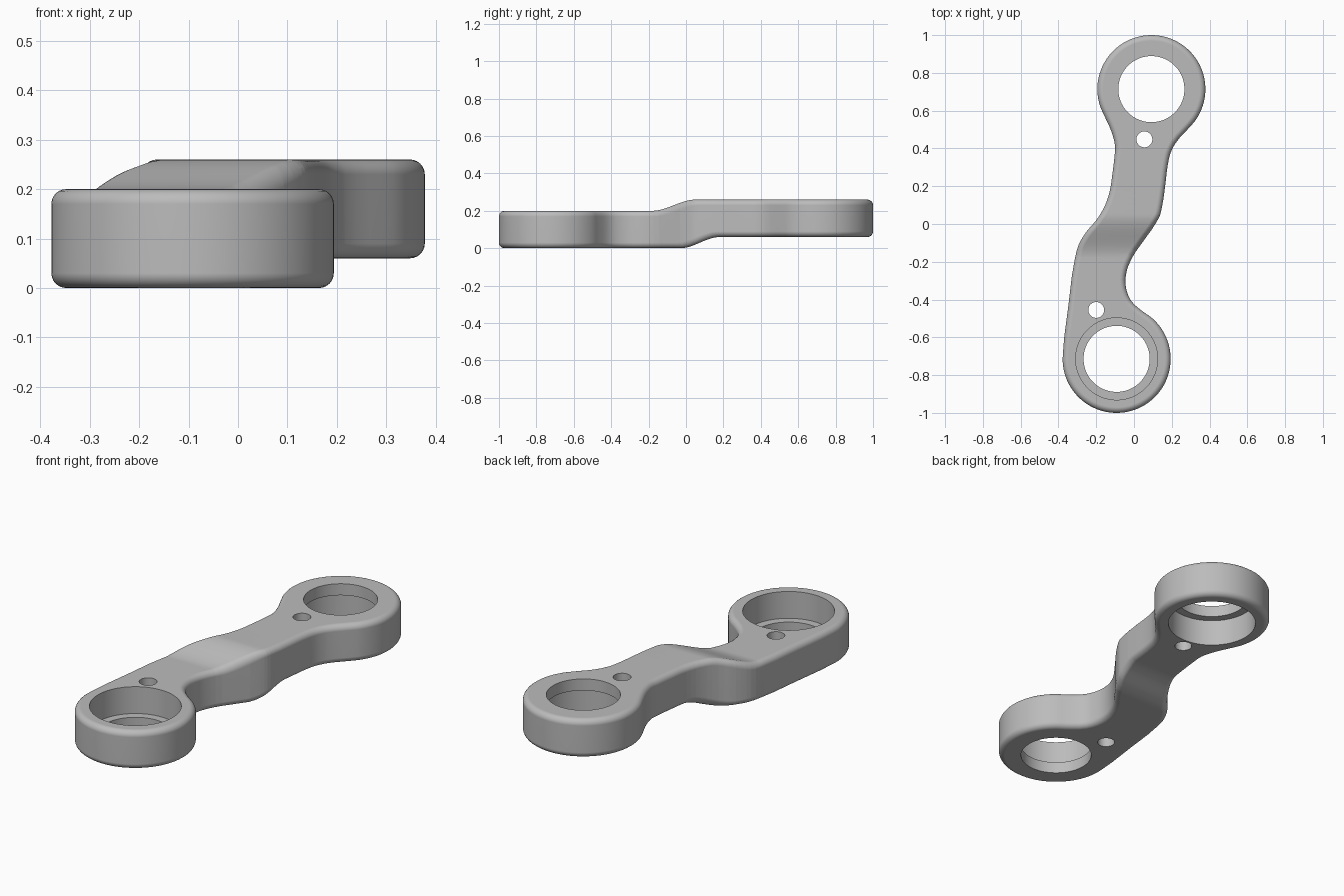
import bpy, bmesh, math
from mathutils import Vector

if "Cube" in bpy.data.objects:
    bpy.data.objects.remove(bpy.data.objects["Cube"], do_unlink=True)

THICK, ROUND, STEP, LIP = 0.2, 0.03, 0.06, 0.06
FRONT, REAR, RING = Vector((-0.092, -0.714)), Vector((0.092, 0.714)), 0.286

metal = bpy.data.materials.new("grey_metal")
metal.use_nodes = True
grey = (0.5, 0.5, 0.5, 1)
metal.diffuse_color = grey
metal.node_tree.nodes["Principled BSDF"].inputs["Base Color"].default_value = grey


def arc(centre, start, end, count=24):
    angles = [math.radians(start + (end - start) * i / count) for i in range(count + 1)]
    return [centre + RING * Vector((math.cos(a), math.sin(a))) for a in angles]


def smooth_loop(pts, steps=3):
    """Closed cubic curve through the points."""
    n = len(pts)
    tangents = []
    for i in range(n):
        a, b = pts[i] - pts[i - 1], pts[(i + 1) % n] - pts[i]
        h, k = a.length, b.length
        tangents.append((a / h * k + b / k * h) / (h + k))
    out = []
    for i in range(n):
        p, q = pts[i], pts[(i + 1) % n]
        d = (q - p).length
        for s in range(steps):
            t = s / steps
            out.append(p * (2*t**3 - 3*t**2 + 1) + tangents[i] * d * (t**3 - 2*t**2 + t)
                       + q * (3*t**2 - 2*t**3) + tangents[(i + 1) % n] * d * (t**3 - t**2))
    return out


# Plan outline: two rings joined by a winding arm
right_side = [(-0.02, -0.4), (-0.045, -0.32), (-0.039, -0.25), (-0.008, -0.175),
              (0.05, -0.09), (0.113, 0), (0.137, 0.045), (0.15, 0.1), (0.166, 0.21),
              (0.18, 0.32), (0.193, 0.375), (0.218, 0.425)]
left_side = [(-0.12, 0.49), (-0.1, 0.41), (-0.104, 0.35), (-0.115, 0.26), (-0.127, 0.18),
             (-0.155, 0.095), (-0.2, 0.02), (-0.255, -0.045), (-0.295, -0.115),
             (-0.315, -0.195), (-0.347, -0.43)]
outline = smooth_loop(arc(FRONT, 173, 420) + [Vector(p) for p in right_side]
                      + arc(REAR, -46, 209) + [Vector(p) for p in left_side])
count = len(outline)
normals = []
for i in range(count):
    d = (outline[(i + 1) % count] - outline[i - 1]).normalized()
    normals.append(Vector((d.y, -d.x)))

# Rounded edge profile as (inset, height), bottom to top
quarter = [math.pi / 2 * i / 6 for i in range(7)]
profile = [(ROUND * (1 - math.sin(a)), ROUND * (1 - math.cos(a))) for a in quarter]
profile += [(inset, THICK - z) for inset, z in reversed(profile)]

bm = bmesh.new()
rings = [[bm.verts.new((*(p - n * inset), z)) for p, n in zip(outline, normals)]
         for inset, z in profile]
for low, high in zip(rings, rings[1:]):
    for i in range(count):
        j = (i + 1) % count
        bm.faces.new((low[i], low[j], high[j], high[i]))
bm.faces.new(rings[0][::-1])
bm.faces.new(rings[-1])

# Slice the arm across, then lift the rear half in an S-shaped step
for i in range(25):
    bmesh.ops.bisect_plane(bm, geom=bm.verts[:] + bm.edges[:] + bm.faces[:], dist=1e-5,
                           plane_co=(0, -0.19 + 0.38 * i / 24, 0), plane_no=(0, 1, 0))
for v in bm.verts:
    h = v.co.z / THICK
    start, end = -0.03 - 0.15 * h, 0.18 - 0.13 * h
    t = min(1, max(0, (v.co.y - start) / (end - start)))
    v.co.z += STEP * t * t * (3 - 2 * t)
bmesh.ops.recalc_face_normals(bm, faces=bm.faces[:])
mesh = bpy.data.meshes.new("link_arm")
bm.to_mesh(mesh)
bm.free()
mesh.materials.append(metal)
link = bpy.data.objects.new("link_arm", mesh)
bpy.context.collection.objects.link(link)
bpy.context.view_layer.objects.active = link


def cut_hole(x, y, radius, bottom=-0.2, top=0.5):
    bpy.ops.mesh.primitive_cylinder_add(vertices=96, radius=radius, depth=top - bottom,
                                        location=(x, y, (top + bottom) / 2))
    cutter = bpy.context.object
    cutter.name = "hole_cutter"
    cutter.hide_render = True
    cutter.data.materials.append(metal)
    bpy.context.view_layer.objects.active = link
    mod = link.modifiers.new("hole", "BOOLEAN")
    mod.operation, mod.solver, mod.object = "DIFFERENCE", "EXACT", cutter
    bpy.ops.object.modifier_apply(modifier=mod.name)
    bpy.data.objects.remove(cutter, do_unlink=True)


# Stepped bores: front seat opens upward, rear seat opens downward
for centre in (FRONT, REAR):
    cut_hole(*centre, 0.175)
cut_hole(*FRONT, 0.217, bottom=LIP)
cut_hole(*REAR, 0.217, top=STEP + THICK - LIP)

# Small pin holes beside each ring
cut_hole(-0.2, -0.455, 0.042)
cut_hole(0.055, 0.448, 0.042)

bpy.ops.object.select_all(action="DESELECT")
link.select_set(True)
bpy.context.view_layer.objects.active = link
bpy.ops.object.shade_smooth_by_angle(angle=math.radians(35))
weighted = link.modifiers.new("clean_shading", "WEIGHTED_NORMAL")
weighted.keep_sharp = True
